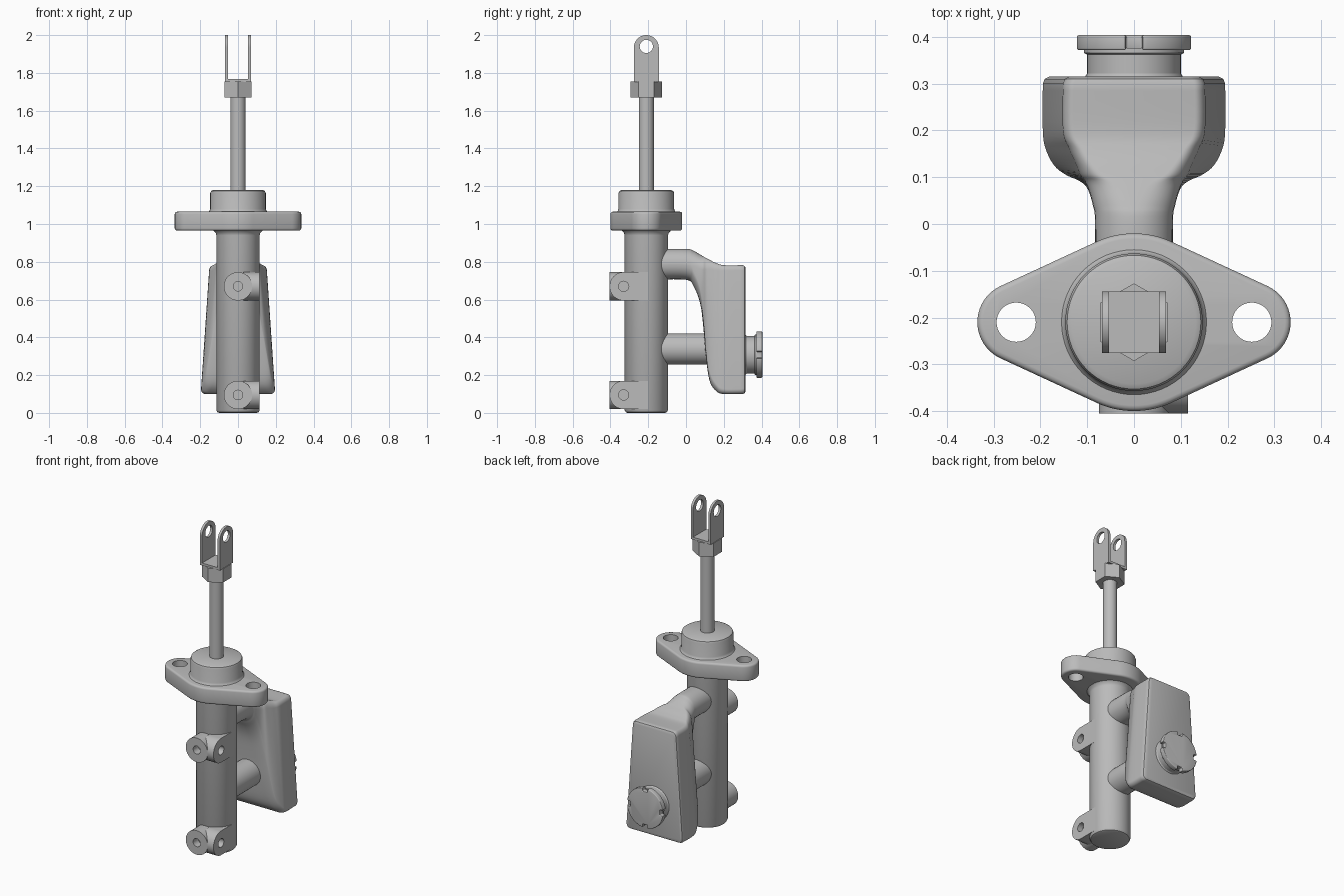
import bpy, bmesh, math
from mathutils import Vector

if "Cube" in bpy.data.objects:
    bpy.data.objects.remove(bpy.data.objects["Cube"])

metal = bpy.data.materials.new("cast grey metal")
metal.diffuse_color = (0.5, 0.5, 0.5, 1)
metal.use_nodes = True
metal.node_tree.nodes["Principled BSDF"].inputs["Base Color"].default_value = metal.diffuse_color
CY = -0.21  # y of the main cylinder axis


def finish(name, bm, bevel=0.0):
    bmesh.ops.recalc_face_normals(bm, faces=bm.faces)
    me = bpy.data.meshes.new(name)
    bm.to_mesh(me)
    bm.free()
    me.materials.append(metal)
    ob = bpy.data.objects.new(name, me)
    bpy.context.collection.objects.link(ob)
    activate(ob)
    if bevel:
        m = ob.modifiers.new("bevel", 'BEVEL')
        m.width, m.segments, m.limit_method = bevel, 3, 'ANGLE'
        m.angle_limit = math.radians(40)
        bpy.ops.object.modifier_apply(modifier=m.name)
    bpy.ops.object.shade_smooth_by_angle(angle=math.radians(32))
    return ob


def activate(ob):
    bpy.ops.object.select_all(action='DESELECT')
    ob.select_set(True)
    bpy.context.view_layer.objects.active = ob


def loft(name, rings, bevel=0.0):
    bm = bmesh.new()
    vs = [[bm.verts.new(p) for p in r] for r in rings]
    n = len(vs[0])
    for a, b in zip(vs, vs[1:]):
        for i in range(n):
            bm.faces.new((a[i], a[(i + 1) % n], b[(i + 1) % n], b[i]))
    bm.faces.new(vs[0])
    bm.faces.new(vs[-1])
    return finish(name, bm, bevel)


def place(axis, a, b, d):
    """2D point (a, b) at depth d along an axis."""
    return {'x': (d, a, b), 'y': (a, d, b), 'z': (a, b, d)}[axis]


def prism(name, axis, pts, lo, hi, bevel=0.0):
    return loft(name, [[place(axis, a, b, d) for a, b in pts] for d in (lo, hi)], bevel)


def arc(ca, cb, r, a0, a1, n):
    return [(ca + r * math.cos(math.radians(a0 + (a1 - a0) * i / n)),
             cb + r * math.sin(math.radians(a0 + (a1 - a0) * i / n))) for i in range(n + 1)]


def circle(ca, cb, r, n=48):
    return arc(ca, cb, r, 0, 360, n)[:-1]


def lathe(name, axis, ca, cb, profile):
    return loft(name, [[place(axis, a, b, d) for a, b in circle(ca, cb, r, 64)] for r, d in profile])


def drill(ob, axis, ca, cb, r, lo, hi):
    cut = prism("cutter", axis, circle(ca, cb, r, 32), lo, hi)
    cut.hide_render = True
    activate(ob)
    m = ob.modifiers.new("hole", 'BOOLEAN')
    m.operation, m.object, m.solver = 'DIFFERENCE', cut, 'EXACT'
    bpy.ops.object.modifier_apply(modifier=m.name)
    bpy.data.objects.remove(cut)
    bpy.ops.object.shade_smooth_by_angle(angle=math.radians(32))


# main cylinder, with a fillet into the flange
lathe("cylinder_body", 'z', 0, CY, [(0.1, 0), (0.109, 0.004), (0.115, 0.015), (0.115, 0.94),
                                    (0.118, 0.952), (0.127, 0.962), (0.135, 0.97)])

# mounting flange: hull of one large and two small circles
t = math.degrees(math.acos((0.19 - 0.085) / 0.25))
outline = (arc(0.25, CY, 0.085, -t, t, 20) + arc(0, CY, 0.19, t, 180 - t, 16)
           + arc(-0.25, CY, 0.085, 180 - t, 180 + t, 20) + arc(0, CY, 0.19, 180 + t, 360 - t, 16))
flange = prism("mounting_flange", 'z', outline, 0.965, 1.065, 0.012)
for s in (-1, 1):
    drill(flange, 'z', s * 0.252, CY, 0.042, 0.9, 1.1)

# boss, push rod and hex nut
lathe("boss", 'z', 0, CY, [(0.16, 1.06), (0.152, 1.068), (0.147, 1.08), (0.147, 1.163),
                           (0.143, 1.174), (0.132, 1.18)])
lathe("push_rod", 'z', 0, CY, [(0.04, 1.17), (0.04, 1.68)])
prism("hex_nut", 'z', arc(0, CY, 0.083, 30, 330, 5), 1.67, 1.755)

# clevis fork
prism("fork_base", 'z', [(-0.068, CY - 0.066), (0.068, CY - 0.066), (0.068, CY + 0.066),
                         (-0.068, CY + 0.066)], 1.753, 1.768)
arm = [(CY - 0.066, 1.755), (CY + 0.066, 1.755)] + arc(CY, 1.934, 0.066, 0, 180, 24)
for name, lo in (("fork_arm_left", -0.068), ("fork_arm_right", 0.053)):
    drill(prism(name, 'x', arm, lo, lo + 0.015), 'x', CY, 1.94, 0.035, -0.2, 0.2)

# outlet ports: a round one facing front and a rounded block facing right
for label, z in (("lower", 0.095), ("upper", 0.67)):
    front = prism(label + "_front_port", 'y', circle(0, z, 0.075), -0.405, -0.2)
    drill(front, 'y', 0, z, 0.025, -0.45, -0.355)
    side = [(-0.2, z + 0.075)] + arc(-0.33, z, 0.075, 90, 270, 28) + [(-0.2, z - 0.075)]
    block = prism(label + "_side_port", 'x', side, 0.03, 0.115)
    drill(block, 'x', -0.33, z, 0.027, 0.08, 0.2)

# reservoir with its upper neck: sections (y, z low, z high, half width low, high, corner)
keys = [(-0.17, .705, .868, .083, .083, .081), (0, .705, .868, .083, .083, .081),
        (.04, .67, .858, .088, .088, .08), (.075, .58, .838, .1, .097, .075),
        (.092, .45, .828, .12, .102, .07), (.105, .3, .82, .15, .11, .06),
        (.125, .17, .81, .175, .118, .05), (.16, .115, .793, .192, .135, .04),
        (.2, .1, .782, .197, .15, .028), (.3, .1, .782, .197, .15, .028)]
keys = [Vector(k) for k in keys]
sections = []
for i in range(len(keys) - 1):
    p0, p1, p2, p3 = (keys[min(max(i + j, 0), len(keys) - 1)] for j in (-1, 0, 1, 2))
    for s in range(5):
        u = s / 5
        sections.append(p1 + 0.5 * u * ((p2 - p0) + u * ((2 * p0 - 5 * p1 + 4 * p2 - p3)
                        + u * (3 * p1 - p0 - 3 * p2 + p3))))
sections.append(keys[-1])
for dy, d in ((.31, .004), (.315, .013)):  # rounded back edge
    sections.append(Vector((dy, .1 + d, .782 - d, .197 - d, .15 - d, .028)))


def section_ring(k):
    y, lo, hi, wb, wt, r = k
    r = min(r, wb * 0.98, (hi - lo) * 0.49)
    pts = (arc(wb - r, hi - r, r, 0, 90, 8) + arc(r - wb, hi - r, r, 90, 180, 8)
           + arc(r - wb, lo + r, r, 180, 270, 8) + arc(wb - r, lo + r, r, 270, 360, 8))
    return [(x * (1 + (wt / wb - 1) * (z - lo) / (hi - lo)), y, z) for x, z in pts]


loft("reservoir", [section_ring(k) for k in sections])

# lower feed tube
lathe("lower_feed_tube", 'y', 0, 0.338, [(0.083, -0.17), (0.083, 0.15)])

# filler neck and notched cap
CZ = 0.308
lathe("filler_neck", 'y', 0, CZ, [(0.108, 0.31), (0.1, 0.322), (0.1, 0.362), (0.107, 0.366),
                                  (0.107, 0.376)])
rim = []
for k in range(4):
    c, s = math.cos(k * math.pi / 2), math.sin(k * math.pi / 2)
    rim += [(c * a - s * b, CZ + s * a + c * b) for a, b in ((0.102, -0.017), (0.102, 0.017))]
    rim += arc(0, CZ, 0.124, k * 90 + 8, k * 90 + 82, 14)
prism("filler_cap", 'y', rim, 0.372, 0.404, 0.004)
